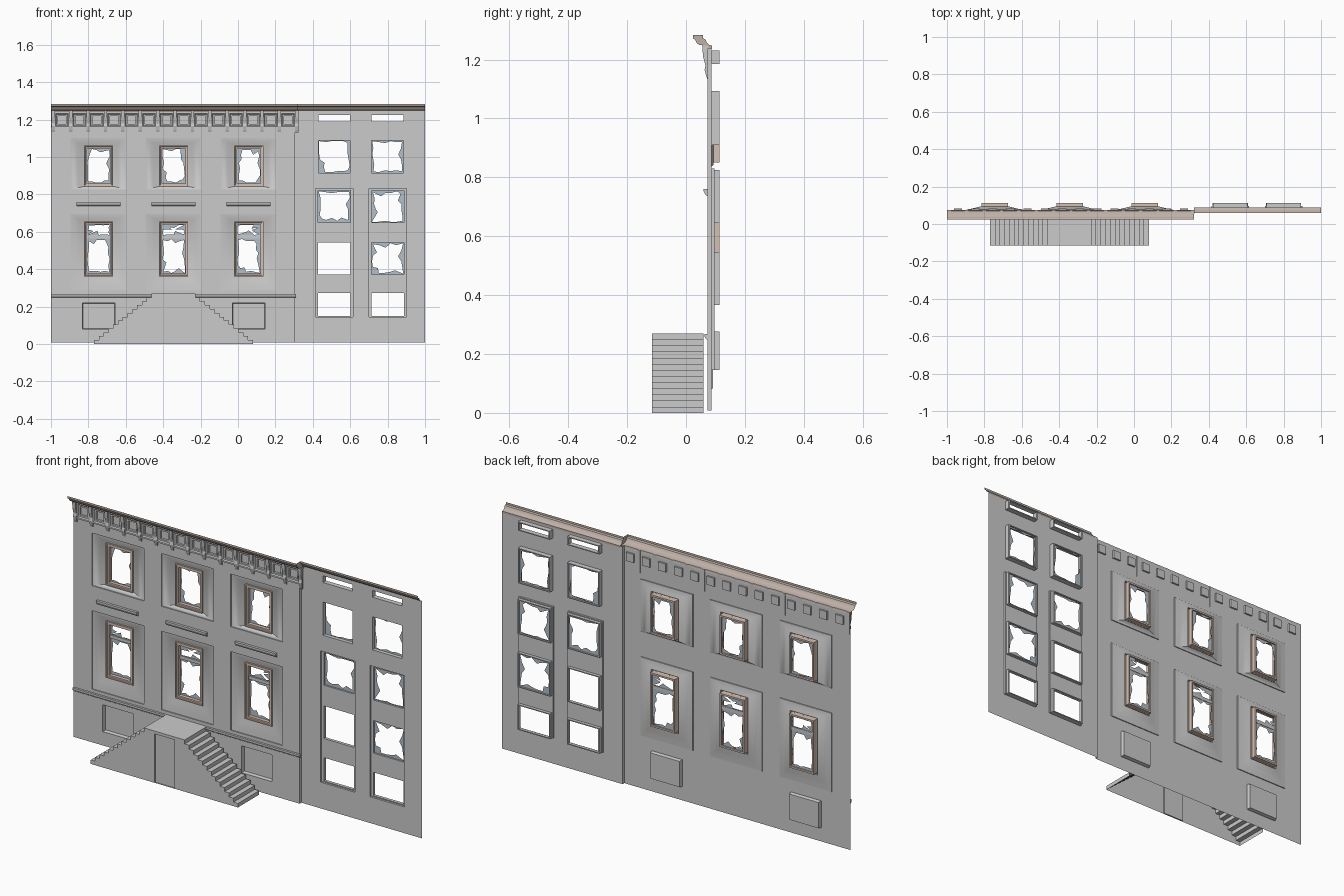
import bpy, math, random

if "Cube" in bpy.data.objects:
    bpy.data.objects.remove(bpy.data.objects["Cube"])
random.seed(4)


def mat(name, rgb):
    m = bpy.data.materials.new(name)
    m.diffuse_color = (*rgb, 1)
    m.use_nodes = True
    m.node_tree.nodes["Principled BSDF"].inputs["Base Color"].default_value = m.diffuse_color
    return m


BROWN = mat("brown_trim", (0.68, 0.53, 0.45))
CORNICE = mat("cornice_brown", (0.52, 0.44, 0.39))
GLASS = mat("glass_blue", (0.45, 0.52, 0.58))


def make(name, verts, faces, m=None, smooth=False):
    me = bpy.data.meshes.new(name)
    me.from_pydata(verts, [], faces)
    ob = bpy.data.objects.new(name, me)
    bpy.context.collection.objects.link(ob)
    if m:
        me.materials.append(m)
    if smooth:
        me.shade_smooth()
        me.set_sharp_from_angle(angle=math.radians(35))
    return ob


def sheet(name, x0, x1, z0, z1, y, holes):
    """Flat wall in the xz plane with rectangular holes (x0, x1, z0, z1)."""
    xs = sorted({round(v, 4) for h in holes for v in h[:2]} | {x0, x1})
    zs = sorted({round(v, 4) for h in holes for v in h[2:]} | {z0, z1})
    n = len(zs)
    verts = [(x, y, z) for x in xs for z in zs]
    faces = []
    for i in range(len(xs) - 1):
        for j in range(n - 1):
            cx, cz = (xs[i] + xs[i + 1]) / 2, (zs[j] + zs[j + 1]) / 2
            if not any(a < cx < b and c < cz < d for a, b, c, d in holes):
                faces.append((i * n + j, i * n + n + j, i * n + n + j + 1, i * n + j + 1))
    return make(name, verts, faces)


def loft(name, cx, rings, cap=False, m=None, smooth=False):
    """Rectangular rings (half width, z0, z1, y) joined one to the next."""
    verts, faces = [], []
    for hw, z0, z1, y in rings:
        verts += [(cx - hw, y, z0), (cx + hw, y, z0), (cx + hw, y, z1), (cx - hw, y, z1)]
    for r in range(len(rings) - 1):
        a = r * 4
        faces += [(a + i, a + (i + 1) % 4, a + 4 + (i + 1) % 4, a + 4 + i) for i in range(4)]
    if cap:
        e = len(verts)
        faces.append((e - 4, e - 3, e - 2, e - 1))
    return make(name, verts, faces, m, smooth)


def prism(name, profile, x0, x1, m=None):
    """Closed yz profile extruded along x."""
    n = len(profile)
    verts = [(x, y, z) for x in (x0, x1) for y, z in profile]
    faces = [(i, (i + 1) % n, n + (i + 1) % n, n + i) for i in range(n)]
    faces += [tuple(range(n))[::-1], tuple(range(n, 2 * n))]
    return make(name, verts, faces, m)


def broken_glass(name, cx, hw, z0, z1, y, n=5, depth=0.4):
    """Pane with a jagged hole in the middle."""
    cz, hz = (z0 + z1) / 2, (z1 - z0) / 2
    corners = [(-1, -1), (1, -1), (1, 1), (-1, 1)]
    outer = []
    for k in range(4):
        (ax, az), (bx, bz) = corners[k], corners[(k + 1) % 4]
        outer += [(ax + (bx - ax) * i / n, az + (bz - az) * i / n) for i in range(n)]
    inner = []
    for px, pz in outer:
        t = 1 - random.choice((0.04, 0.1, 0.16, depth * random.uniform(0.5, 1)))
        inner.append((px * t, pz * t))
    c = len(outer)
    verts = [(cx + px * hw, y, cz + pz * hz) for px, pz in outer + inner]
    make(name, verts, [(i, (i + 1) % c, c + (i + 1) % c, c + i) for i in range(c)], GLASS)


YL, YR, BACK, XS = 0.073, 0.087, 0.113, 0.305
bays = [-0.745 + 0.401 * i for i in range(3)]
friezes = [-0.941 + 0.093 * i for i in range(14)]
columns = [0.515, 0.80]

# Left front wall with openings, and the short return to the set-back right wall
holes = [(c - 0.15, c + 0.15, a, b) for c in bays for a, b in ((0.285, 0.695), (0.825, 1.10))]
holes += [(c - 0.087, c + 0.087, 0.08, 0.22) for c in (bays[0], bays[2])]
holes += [(c - 0.022, c + 0.022, 1.176, 1.22) for c in friezes]
sheet("left_wall", -1, XS, 0.008, 1.247, YL, holes)
make("wall_return", [(XS, YL, 0.008), (XS, YR, 0.008), (XS, YR, 1.247), (XS, YL, 1.247)], [(0, 1, 2, 3)])

# Window bays: coved recess, brown frame, broken panes, ledge between floors
for i, c in enumerate(bays):
    for floor, (p0, p1, w0, w1) in {"lower": (0.285, 0.695, 0.36, 0.655),
                                    "upper": (0.825, 1.10, 0.843, 1.062)}.items():
        rings = []
        for t, y in ((0, YL), (0, 0.078), (0.3, 0.081), (0.6, 0.086), (0.85, 0.091), (1, 0.093)):
            rings.append((0.15 - 0.072 * t, p0 + (w0 - p0) * t, p1 + (w1 - p1) * t, y))
        loft(f"{floor}_recess_{i}", c, rings, smooth=True)
        frame = []
        for d, y in ((0, 0.094), (0, 0.084), (0.006, 0.084), (0.008, 0.088), (0.016, 0.088),
                     (0.016, BACK), (0.007, BACK), (0.007, 0.09)):
            frame.append((0.078 - d, w0 + d, w1 - d, y))
        loft(f"{floor}_window_frame_{i}", c, frame, m=BROWN)
        g0, g1 = w0 + 0.016, w1 - 0.016
        if floor == "lower":
            prism(f"transom_{i}", [(0.098, 0.565), (0.108, 0.565), (0.108, 0.582), (0.098, 0.582)],
                  c - 0.062, c + 0.062)
            broken_glass(f"transom_glass_{i}", c, 0.062, 0.582, g1, 0.106, 4, 0.95)
            g1 = 0.565
        broken_glass(f"{floor}_glass_{i}", c, 0.062, g0, g1, 0.106)
    prism(f"bay_ledge_{i}", [(YL, 0.737), (0.066, 0.74), (0.06, 0.752), (0.06, 0.76), (YL, 0.76)],
          c - 0.118, c + 0.118)

# Boarded basement windows
for i in (0, 2):
    loft(f"basement_panel_{i}", bays[i], [(0.087, 0.08, 0.22, YL), (0.087, 0.08, 0.22, 0.08),
                                          (0.084, 0.083, 0.217, 0.092)], cap=True)

# Base ledge
prism("base_ledge", [(YL, 0.248), (0.067, 0.252), (0.062, 0.26), (0.062, 0.268), (YL, 0.268)], -1, 0.31)

# Frieze panels and corbels
for i, c in enumerate(friezes):
    rings = [(0.043, YL), (0.043, 0.066), (0.035, 0.066), (0.030, 0.071), (0.022, 0.071), (0.022, 0.082)]
    loft(f"frieze_panel_{i}", c, [(h, 1.198 - h, 1.198 + h, y) for h, y in rings], cap=True)
for i in range(15):
    x = -0.9875 + 0.093 * i
    prism(f"corbel_{i}", [(YL + 0.001, 1.13), (0.068, 1.145), (0.063, 1.165), (0.066, 1.18),
                          (0.058, 1.21), (0.055, 1.247), (YL + 0.001, 1.247)], x - 0.009, x + 0.009)

# Crown cornice: an open curved sheet stepping back over the right wing
prof = [(0.074, 1.237), (0.070, 1.247), (0.044, 1.25), (0.036, 1.257), (0.031, 1.268), (0.023, 1.272), (0.023, 1.283)]
stations = [(-1, 0), (0.32, 0), (0.32, 0.035), (1, 0.035)]
n = len(prof)
verts = []
for x, dy in stations:
    # the set-back run is flatter at its foot so it meets the wall
    verts += [(x, min(y + dy, 0.0875), z) for y, z in prof]
make("cornice", verts, [(s * n + i, s * n + n + i, s * n + n + i + 1, s * n + i + 1)
                        for s in range(3) for i in range(n - 1)], CORNICE, True)

# Right wall with shallow window columns
holes = []
for c in columns:
    holes += [(c - 0.1, c + 0.1, 0.145, 0.83), (c - 0.085, c + 0.085, 0.915, 1.088),
              (c - 0.085, c + 0.085, 1.19, 1.225)]
sheet("right_wall", XS, 1, 0.008, 1.247, YR, holes)
rows = [(0.15, 0.272), (0.372, 0.542), (0.65, 0.82), (0.915, 1.088), (1.19, 1.225)]
for i, c in enumerate(columns):
    loft(f"column_reveal_{i}", c, [(0.1, 0.145, 0.83, YR), (0.1, 0.145, 0.83, 0.097)])
    sheet(f"column_panel_{i}", c - 0.1, c + 0.1, 0.145, 0.83, 0.097,
          [(c - 0.087, c + 0.087, a, b) for a, b in rows[:3]])
    for r, (a, b) in enumerate(rows):
        hw, y = (0.087, 0.097) if r < 3 else (0.085, YR)
        loft(f"right_window_{i}_{r}", c, [(hw, a, b, y), (hw, a, b, BACK),
             (hw + 0.007, a - 0.005, b + 0.005, BACK), (hw + 0.007, a - 0.005, b + 0.005, y)])
        if r in (2, 3) or (r == 1 and i == 1):
            broken_glass(f"right_glass_{i}_{r}", c, hw, a, b, 0.106)

# Double stair: stepped skin, front wall with a door notch
SX, STEPS, HL, HT, TOP = -0.345, 13, 0.1175, 0.425, 0.27
run, rise = (HT - HL) / (STEPS - 1), TOP / STEPS
half = []
for k in range(STEPS):
    x = HT - k * run
    half += [(x, k * rise), (x, (k + 1) * rise)]
line = [(SX - x, z) for x, z in half] + [(SX + x, z) for x, z in reversed(half)]
c = len(line)
Y0, Y1, D0, D1, DZ = -0.115, 0.06, -0.402, -0.285, 0.255
verts = [(x, Y0, z) for x, z in line] + [(x, Y1, z) for x, z in line]
verts += [(D1, Y0, 0), (D1, Y0, DZ), (D0, Y0, DZ), (D0, Y0, 0)]
faces = [(i, i + 1, c + i + 1, c + i) for i in range(c - 1)]
faces.append(tuple(reversed(list(range(c)) + [2 * c + k for k in range(4)])))
make("double_stair", verts, faces)
loft("stair_door", (D0 + D1) / 2, [((D1 - D0) / 2, 0, DZ, Y0), ((D1 - D0) / 2, 0, DZ, Y0 + 0.008)], cap=True)
